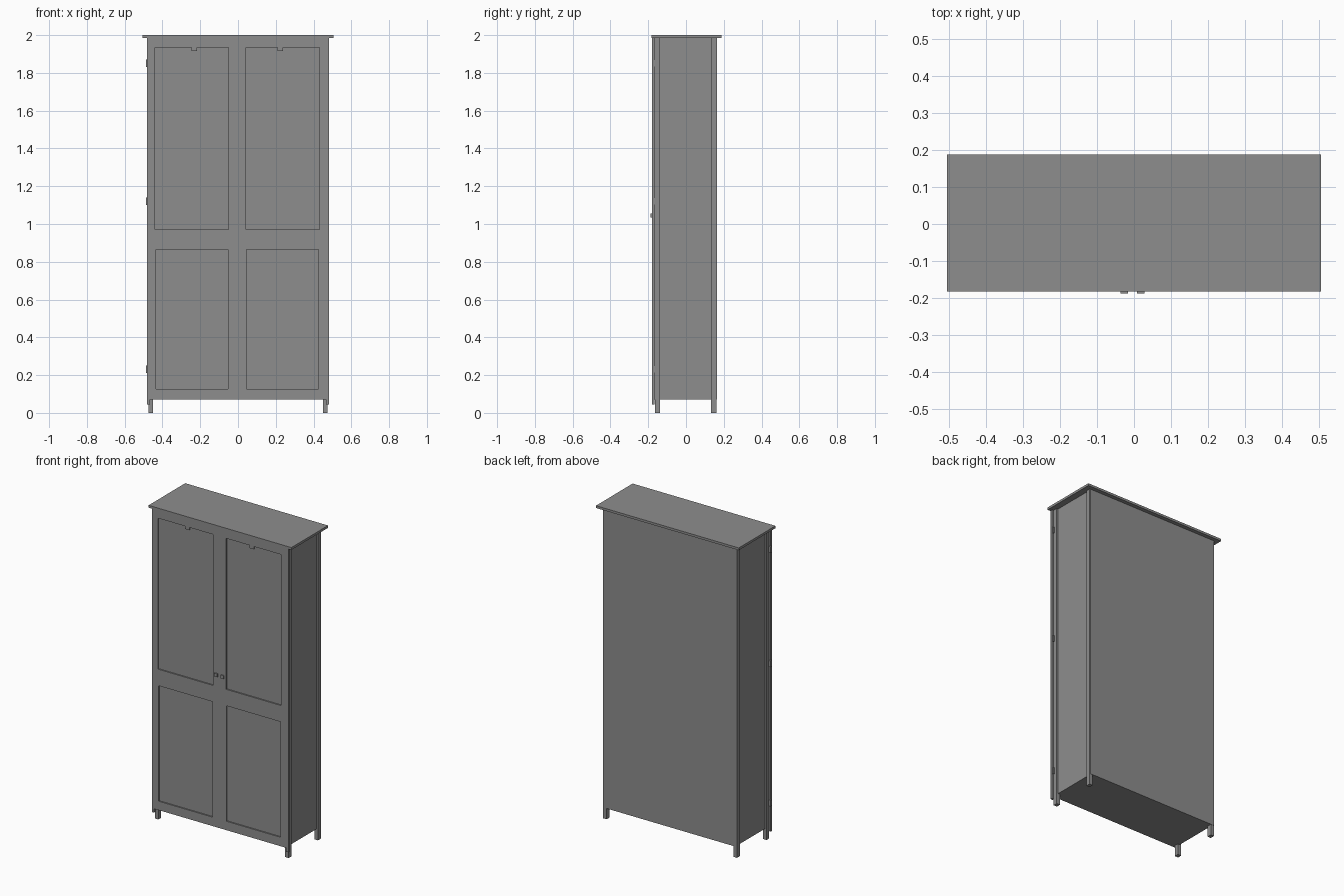
import bpy
import bmesh

if "Cube" in bpy.data.objects:
    bpy.data.objects.remove(bpy.data.objects["Cube"])

paint = bpy.data.materials.new("mid grey paint")
paint.diffuse_color = (0.27, 0.27, 0.27, 1)
paint.use_nodes = True
paint.node_tree.nodes["Principled BSDF"].inputs["Base Color"].default_value = paint.diffuse_color


def boxes(name, specs):
    """One object made of boxes, each given as (x0, x1, y0, y1, z0, z1)."""
    bm = bmesh.new()
    for x0, x1, y0, y1, z0, z1 in specs:
        for v in bmesh.ops.create_cube(bm, size=1)["verts"]:
            v.co.x = x0 if v.co.x < 0 else x1
            v.co.y = y0 if v.co.y < 0 else y1
            v.co.z = z0 if v.co.z < 0 else z1
    me = bpy.data.meshes.new(name)
    bm.to_mesh(me)
    bm.free()
    me.materials.append(paint)
    ob = bpy.data.objects.new(name, me)
    bpy.context.collection.objects.link(ob)
    return ob


def mirrored(spec, centre=0.0):
    """The box and its mirror image across x = centre."""
    x0, x1, *rest = spec
    return [spec, (2 * centre - x1, 2 * centre - x0, *rest)]


TOP = 1.985       # underside of the top board
FRONT = -0.181    # front face of the doors
DOOR_MID = -0.004 # line where the two doors meet

# Carcass
boxes("top_board", [(-0.505, 0.505, FRONT - 0.001, 0.188, TOP, 2.0)])
boxes("carcass", [(-0.463, 0.463, -0.165, 0.155, 0.07, TOP)])
boxes("back_panel", [(-0.468, 0.468, 0.155, 0.163, 0.07, TOP)])

# Corner posts running down into the feet
for name, y0, y1 in (("front", -0.164, -0.137), ("back", 0.132, 0.161)):
    for side, spec in zip(("left", "right"),
                          mirrored((-0.473, -0.449, y0, y1, 0.0, TOP))):
        boxes(f"{name}_{side}_post", [spec])

# Trim strips beside the doors
for side, spec in zip(("left", "right"),
                      mirrored((-0.483, -0.467, FRONT, -0.166, 0.045, TOP))):
    boxes(f"{side}_trim_strip", [spec])

# Door front with four recessed panels
doors = boxes("door_front", [(-0.467, 0.467, FRONT, -0.164, 0.07, TOP)])
recesses = (mirrored((-0.44, -0.05, -0.2, -0.173, 0.97, 1.935), DOOR_MID)
            + mirrored((-0.435, -0.053, -0.2, -0.173, 0.127, 0.865), DOOR_MID))
cutter = boxes("panel_cutter", recesses)
cutter.hide_render = True
cut = doors.modifiers.new("panels", "BOOLEAN")
cut.operation = "DIFFERENCE"
cut.solver = "EXACT"
cut.object = cutter
bpy.context.view_layer.objects.active = doors
bpy.ops.object.modifier_apply(modifier=cut.name)
bpy.data.objects.remove(cutter)

# Catches at the top of the upper panels
boxes("panel_catches", mirrored((-0.247, -0.217, FRONT, -0.172, 1.917, 1.936), DOOR_MID))

# Knobs
boxes("door_knobs", mirrored((-0.037, -0.016, -0.188, -0.18, 1.034, 1.055), DOOR_MID))

# Hinges on the outer edges
hinges = []
for z in (0.23, 1.12, 1.85):
    hinges += mirrored((-0.488, -0.468, -0.170, -0.158, z - 0.02, z + 0.02), DOOR_MID)
boxes("hinges", hinges)
